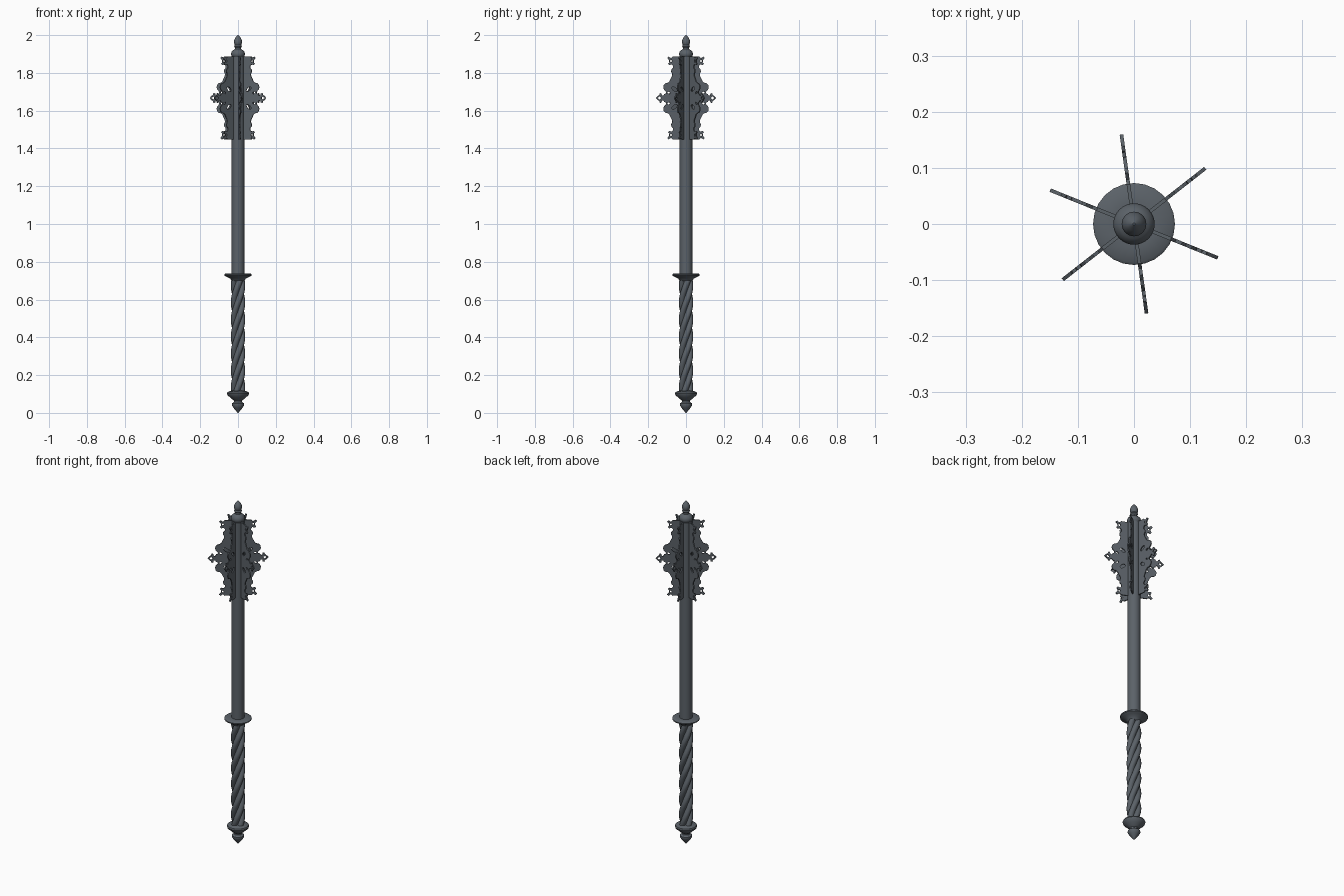
import bpy, bmesh, math
from math import sin, cos, pi, tau

if "Cube" in bpy.data.objects:
    bpy.data.objects.remove(bpy.data.objects["Cube"])

steel = bpy.data.materials.new("dark_steel")
steel.diffuse_color = (0.105, 0.122, 0.14, 1)
steel.use_nodes = True
steel.node_tree.nodes["Principled BSDF"].inputs["Base Color"].default_value = steel.diffuse_color


def rings_object(name, rings, angle=40):
    """Skin a stack of equal point rings and cap both ends."""
    bm = bmesh.new()
    loops = [[bm.verts.new(p) for p in ring] for ring in rings]
    n = len(loops[0])
    for a, b in zip(loops, loops[1:]):
        for i in range(n):
            j = (i + 1) % n
            bm.faces.new((a[i], a[j], b[j], b[i]))
    bm.faces.new(loops[0][::-1])
    bm.faces.new(loops[-1])
    me = bpy.data.meshes.new(name)
    bm.to_mesh(me)
    bm.free()
    ob = bpy.data.objects.new(name, me)
    bpy.context.collection.objects.link(ob)
    finish(ob, angle)
    return ob


def finish(ob, angle):
    ob.data.materials.clear()
    ob.data.materials.append(steel)
    bpy.ops.object.select_all(action='DESELECT')
    ob.select_set(True)
    bpy.context.view_layer.objects.active = ob
    bpy.ops.object.shade_smooth_by_angle(angle=math.radians(angle))


def lathe(name, profile, sides=24):
    return rings_object(name, [[(r * cos(tau * i / sides), r * sin(tau * i / sides), z)
                                for i in range(sides)] for r, z in profile])


# Turned parts, bottom to top
lathe("pommel", [(0.002, 0), (0.012, 0.012), (0.025, 0.028), (0.033, 0.042), (0.032, 0.05),
                 (0.022, 0.058), (0.022, 0.066), (0.034, 0.074), (0.042, 0.082),
                 (0.056, 0.094), (0.059, 0.103), (0.056, 0.11), (0.044, 0.115), (0.03, 0.118)])
lathe("hand_guard", [(0.03, 0.698), (0.036, 0.703), (0.042, 0.712), (0.06, 0.72),
                     (0.072, 0.727), (0.073, 0.733), (0.068, 0.737), (0.04, 0.738), (0.03, 0.738)])
lathe("shaft", [(0.0335, 0.73), (0.0335, 1.885)])
lathe("finial", [(0.028, 1.882), (0.035, 1.89), (0.037, 1.9), (0.034, 1.912), (0.026, 1.92),
                 (0.017, 1.926), (0.016, 1.934), (0.021, 1.941), (0.017, 1.948), (0.02, 1.955),
                 (0.022, 1.965), (0.019, 1.977), (0.012, 1.989), (0.002, 2.0)])

# Twisted grip: lobed section turning around the axis
STRANDS, PITCH, SIDES, STEPS = 4, 0.36, 40, 72
grip = []
for k in range(STEPS + 1):
    z = 0.11 + 0.592 * k / STEPS
    ring = []
    for i in range(SIDES):
        t = tau * i / SIDES
        r = 0.023 + 0.015 * abs(sin(t * STRANDS / 2)) ** 0.8
        a = t + tau * z / PITCH
        ring.append((r * cos(a), r * sin(a), z))
    grip.append(ring)
rings_object("twisted_grip", grip, 50)

# Pierced flange: upper half of the outline (radius, height from middle), mirrored
HALF = [(0.161, 0), (0.15, 0.011), (0.143, 0.016), (0.139, 0.026), (0.131, 0.024),
        (0.129, 0.013), (0.121, 0.012), (0.116, 0.021), (0.106, 0.025), (0.107, 0.034),
        (0.117, 0.044), (0.121, 0.055), (0.119, 0.068), (0.11, 0.078), (0.097, 0.081),
        (0.088, 0.088), (0.082, 0.102), (0.075, 0.114), (0.073, 0.128), (0.079, 0.138),
        (0.078, 0.15), (0.07, 0.158), (0.069, 0.17), (0.076, 0.178), (0.09, 0.174),
        (0.095, 0.181), (0.089, 0.189), (0.09, 0.2), (0.1, 0.212), (0.092, 0.219),
        (0.08, 0.21), (0.071, 0.219), (0.02, 0.219)]
outline = HALF + [(r, -h) for r, h in HALF[:0:-1]]


def ellipse(r, h, a, b, tilt=0, n=12):
    return [(r + a * cos(tau * i / n) * cos(tilt) - b * sin(tau * i / n) * sin(tilt),
             h + a * cos(tau * i / n) * sin(tilt) + b * sin(tau * i / n) * cos(tilt))
            for i in range(n)]


# Diamond hole in the tip, then paired holes above and below the middle
holes = [[(0.153, 0), (0.142, 0.009), (0.132, 0), (0.142, -0.009)]]
for s in (1, -1):
    holes.append(ellipse(0.062, s * 0.047, 0.017, 0.009, s * 0.7))
    holes.append(ellipse(0.092, s * 0.028, 0.008, 0.005, s * 0.5))
    holes.append(ellipse(0.08, s * 0.196, 0.005, 0.007))

cu = bpy.data.curves.new("flange_outline", 'CURVE')
cu.dimensions, cu.fill_mode, cu.extrude = '2D', 'BOTH', 0.0032
for pts in [outline] + holes:
    sp = cu.splines.new('POLY')
    sp.points.add(len(pts) - 1)
    for p, (r, h) in zip(sp.points, pts):
        p.co = (r, h, 0, 1)
    sp.use_cyclic_u = True
first = bpy.data.objects.new("flange_1", cu)
bpy.context.collection.objects.link(first)
bpy.ops.object.select_all(action='DESELECT')
first.select_set(True)
bpy.context.view_layer.objects.active = first
bpy.ops.object.convert(target='MESH')
first = bpy.context.view_layer.objects.active
finish(first, 30)

# Six flanges around the head
for k in range(6):
    ob = first if k == 0 else first.copy()
    if k:
        ob.name = f"flange_{k + 1}"
        bpy.context.collection.objects.link(ob)
    ob.location = (0, 0, 1.667)
    ob.rotation_euler = (pi / 2, 0, math.radians(38 + 60 * k))
